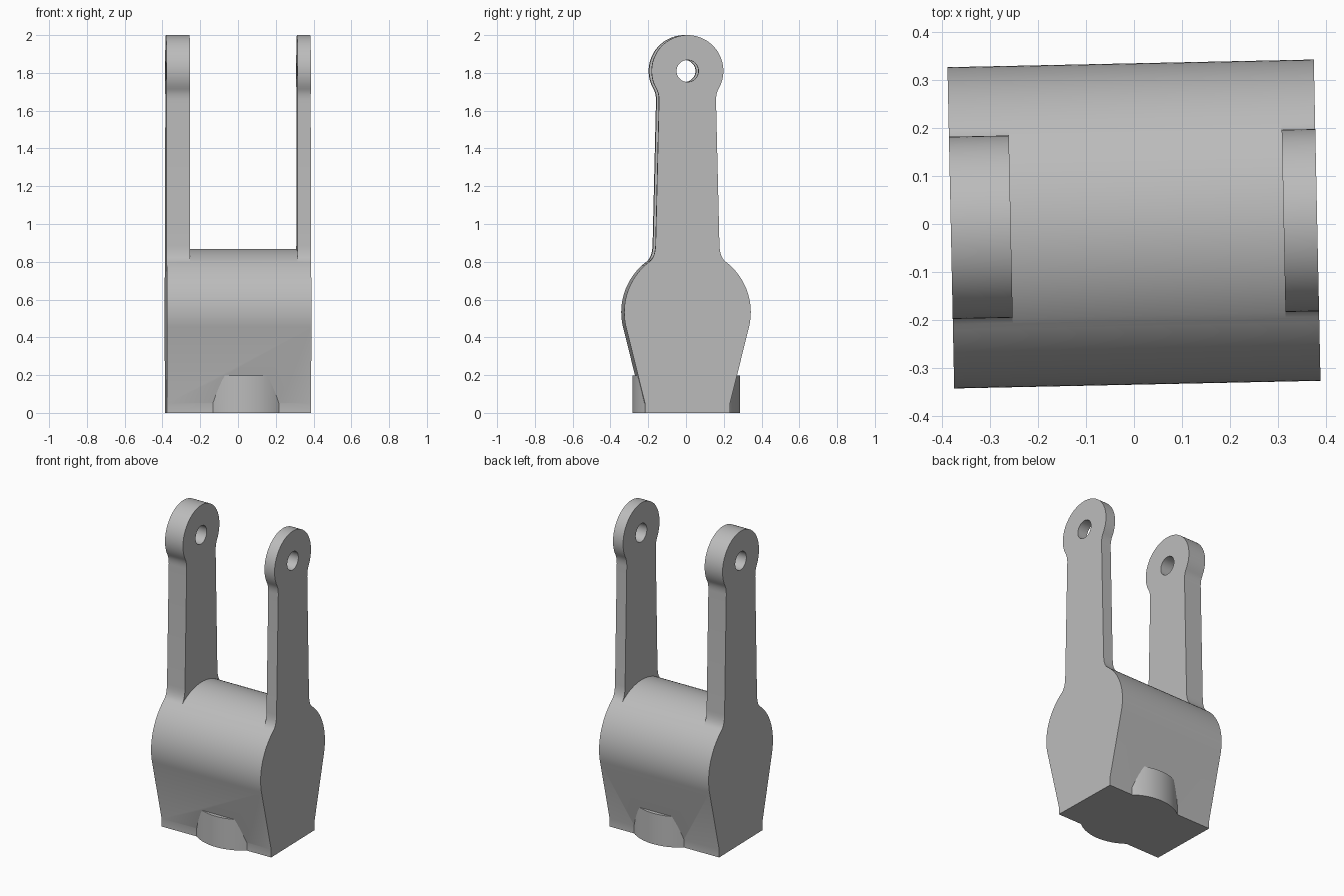
import bpy, bmesh, math
from mathutils import Matrix, Vector

cube = bpy.data.objects.get("Cube")
if cube:
    bpy.data.objects.remove(cube, do_unlink=True)

HALF_W = 0.382                          # half width along the pin axis
BARREL_Z, BARREL_R = 0.533, 0.335       # rounded lower body
EYE_Z, EYE_R, HOLE_R = 1.81, 0.19, 0.058
SLOT = (-0.257, 0.312)                  # gap between the unequal arms
SHOULDER = 53                           # barrel angle where the arm begins

grey = bpy.data.materials.new("plain_grey")
grey.use_nodes = True
colour = (0.5, 0.5, 0.5, 1)
grey.diffuse_color = colour
grey.node_tree.nodes["Principled BSDF"].inputs["Base Color"].default_value = colour


def arc(radius, z, start, end, steps):
    angles = [math.radians(start + (end - start) * i / steps) for i in range(steps + 1)]
    return [Vector((radius * math.cos(a), z + radius * math.sin(a))) for a in angles]


def fillet(a, control, b, steps=6):
    a, control, b = Vector(a), Vector(control), Vector(b)
    ts = [i / steps for i in range(1, steps + 1)]
    return [a * (1 - t) ** 2 + control * 2 * t * (1 - t) + b * t * t for t in ts]


def make_object(name, bm):
    bmesh.ops.recalc_face_normals(bm, faces=bm.faces)
    mesh = bpy.data.meshes.new(name)
    bm.to_mesh(mesh)
    bm.free()
    mesh.materials.append(grey)
    obj = bpy.data.objects.new(name, mesh)
    bpy.context.collection.objects.link(obj)
    return obj


def prism(name, outline, x0, x1):
    """Extrude a (y, z) outline along x."""
    bm = bmesh.new()
    face = bm.faces.new([bm.verts.new((x0, y, z)) for y, z in outline])
    side = bmesh.ops.extrude_face_region(bm, geom=[face])["geom"]
    moved = [v for v in side if isinstance(v, bmesh.types.BMVert)]
    bmesh.ops.translate(bm, verts=moved, vec=(x1 - x0, 0, 0))
    return make_object(name, bm)


def cylinder(name, radius, depth, matrix, sides):
    bm = bmesh.new()
    bmesh.ops.create_cone(bm, cap_ends=True, segments=sides, radius1=radius,
                          radius2=radius, depth=depth, matrix=matrix)
    return make_object(name, bm)


def combine(obj, tool, operation):
    bpy.context.view_layer.objects.active = obj
    mod = obj.modifiers.new(operation.lower(), "BOOLEAN")
    mod.operation, mod.solver, mod.object = operation, "EXACT", tool
    bpy.ops.object.modifier_apply(modifier=mod.name)
    bpy.data.objects.remove(tool, do_unlink=True)


# Side silhouette: tapered foot, barrel, arm and round eye
barrel = arc(BARREL_R, BARREL_Z, -13.9, SHOULDER, 24)
eye = arc(EYE_R, EYE_Z, -30, 90, 24)
half = [Vector((0.225, 0)), Vector((0.225, 0.05))] + barrel
half += fillet(barrel[-1], (0.171, 0.823), (0.169, 0.89))
half += [Vector((0.151, 1.65))] + fillet((0.151, 1.65), (0.15, 1.69), eye[0]) + eye[1:]
outline = half + [Vector((-p.x, p.y)) for p in reversed(half[:-1])]
fork = prism("clevis_fork", outline, -HALF_W, HALF_W)

# Gap between the arms, following the top of the barrel
crown = arc(BARREL_R, BARREL_Z, 180 - SHOULDER, SHOULDER, 32)
low = crown[0].y
gap = [Vector((-0.4, low))] + crown + [Vector((0.4, low)), Vector((0.4, 2.2)), Vector((-0.4, 2.2))]
combine(fork, prism("gap_cutter", gap, *SLOT), "DIFFERENCE")

# Pin hole through both eyes
across = Matrix.Translation((0, 0, EYE_Z)) @ Matrix.Rotation(math.pi / 2, 4, "Y")
combine(fork, cylinder("pin_hole_cutter", HOLE_R, 2, across, 40), "DIFFERENCE")

# Round boss at the foot
BOSS_H = 0.197
boss_at = Matrix.Translation((0.037, 0, BOSS_H / 2))
combine(fork, cylinder("foot_boss", 0.285, BOSS_H, boss_at, 96), "UNION")

# Slight turn about the vertical
fork.data.transform(Matrix.Rotation(math.radians(1.2), 4, "Z"))
bpy.ops.object.select_all(action="DESELECT")
fork.select_set(True)
bpy.context.view_layer.objects.active = fork
bpy.ops.object.shade_smooth_by_angle(angle=math.radians(25))
